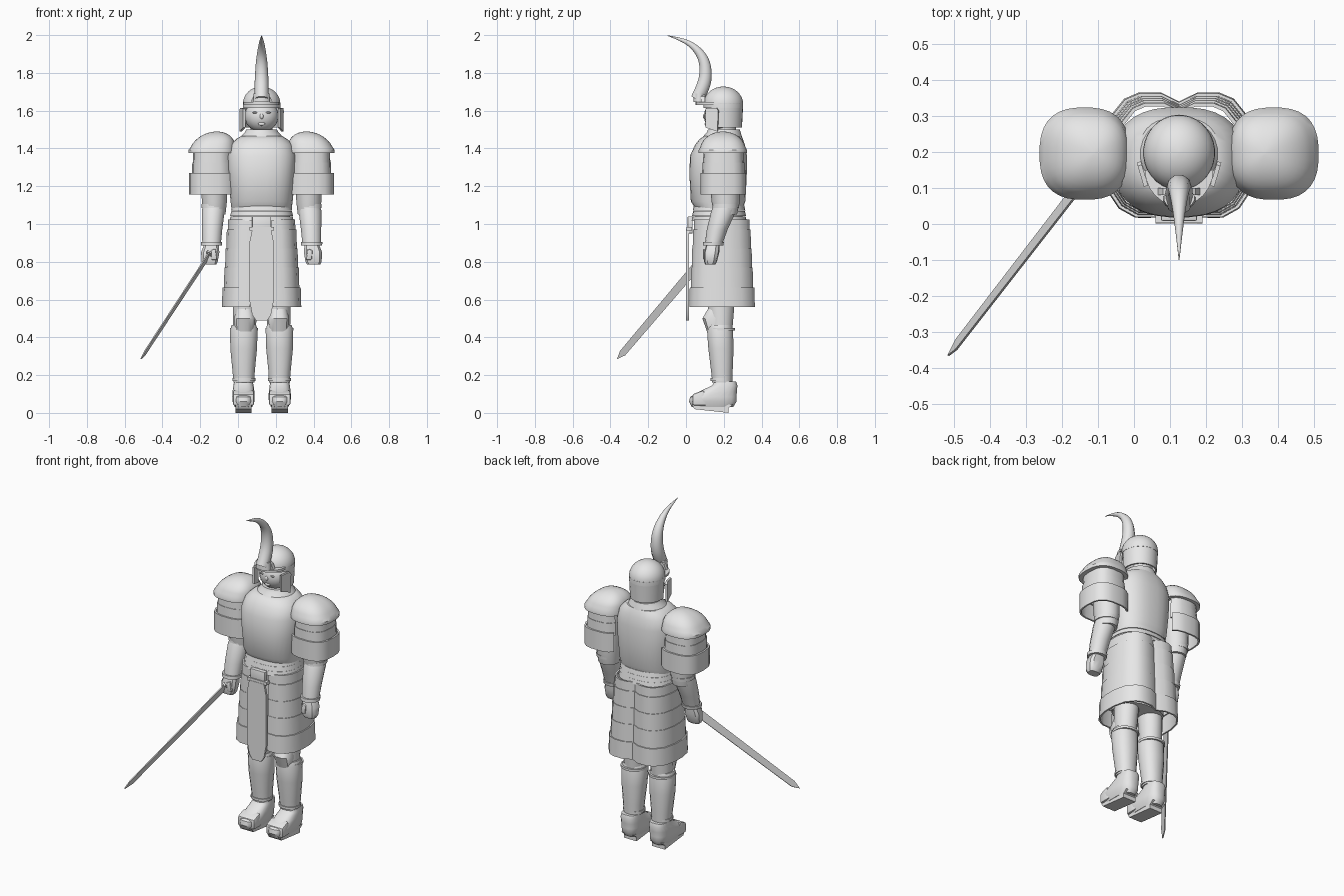
import bpy, bmesh, math
from mathutils import Vector, Matrix

cube = bpy.data.objects.get("Cube")
if cube:
    bpy.data.objects.remove(cube)

AXIS = 0.125   # x of the figure's middle plane
SIDES = (("right", -1), ("left", 1))

steel = bpy.data.materials.new("pale_grey")
steel.use_nodes = True
GREY = (0.95, 0.95, 0.95, 1)
steel.diffuse_color = GREY
steel.node_tree.nodes["Principled BSDF"].inputs["Base Color"].default_value = GREY


def make(name, bm, side=1, angle=35, shift=True):
    """Turn a bmesh (u outward, y, z) into an object on one side of the figure."""
    for v in bm.verts:
        if shift:
            v.co.x = AXIS + side * v.co.x
    bmesh.ops.recalc_face_normals(bm, faces=bm.faces)
    mesh = bpy.data.meshes.new(name)
    bm.to_mesh(mesh)
    bm.free()
    mesh.materials.append(steel)
    ob = bpy.data.objects.new(name, mesh)
    bpy.context.collection.objects.link(ob)
    bpy.ops.object.select_all(action="DESELECT")
    ob.select_set(True)
    bpy.context.view_layer.objects.active = ob
    bpy.ops.object.shade_smooth_by_angle(angle=math.radians(angle))
    return ob


def sq(a, p):
    """Point on a unit superellipse."""
    c, s = math.cos(a), math.sin(a)
    return (math.copysign(abs(c) ** (2 / p), c), math.copysign(abs(s) ** (2 / p), s))


def loft(name, rings, n=24, p=2, side=1, angle=35):
    """Closed body through rings of (u, y, z, half width, half depth)."""
    bm = bmesh.new()
    loops = []
    for u, y, z, ru, ry in rings:
        pts = [sq(2 * math.pi * (i + 0.5) / n, p) for i in range(n)]
        loops.append([bm.verts.new((u + ru * a, y + ry * b, z)) for a, b in pts])
    for lo, hi in zip(loops, loops[1:]):
        for i in range(n):
            j = (i + 1) % n
            bm.faces.new((lo[i], lo[j], hi[j], hi[i]))
    bm.faces.new(loops[0])
    bm.faces.new(loops[-1])
    return make(name, bm, side, angle)


def band(name, pts, z0, z1, side=1, flare=1.0, mid=(0, 0.19), thick=0.01, angle=30):
    """Open plate standing on a path of (u, y), flared at its lower edge."""
    bm = bmesh.new()
    mu, my = mid
    low = [bm.verts.new((mu + (u - mu) * flare, my + (y - my) * flare, z0)) for u, y in pts]
    top = [bm.verts.new((u, y, z1)) for u, y in pts]
    for i in range(len(pts) - 1):
        bm.faces.new((low[i], low[i + 1], top[i + 1], top[i]))
    bm.normal_update()
    bmesh.ops.solidify(bm, geom=bm.faces[:], thickness=thick)
    return make(name, bm, side, angle)


def arc(u, y, ru, ry, a0, a1, n=12, p=2):
    """Part of a superellipse as a path; angles in degrees."""
    out = []
    for i in range(n + 1):
        a, b = sq(math.radians(a0 + (a1 - a0) * i / n), p)
        out.append((u + ru * a, y + ry * b))
    return out


def slab(name, pts, origin, ea, eb, thick, side=1, bevel=0.0, shift=True):
    """Flat outline in the plane ea, eb, given thickness about that plane."""
    ea, eb, o = Vector(ea), Vector(eb), Vector(origin)
    n = ea.cross(eb).normalized() * thick
    bm = bmesh.new()
    f = bm.faces.new([bm.verts.new(o + ea * a + eb * b - n / 2) for a, b in pts])
    new = bmesh.ops.extrude_face_region(bm, geom=[f])["geom"]
    bmesh.ops.translate(bm, vec=n, verts=[v for v in new if isinstance(v, bmesh.types.BMVert)])
    if not any(f.is_valid and len(f.verts) == len(pts) and f.calc_center_median() == o for f in bm.faces):
        bm.normal_update()
    if bevel:
        bmesh.ops.bevel(bm, geom=bm.edges[:], offset=bevel, segments=2, profile=0.5, affect="EDGES")
    return make(name, bm, side, 30, shift)


X, Y, Z = (1, 0, 0), (0, 1, 0), (0, 0, 1)

# Cuirass, waist and collar
loft("cuirass", [(0, .175, 1.08, .16, .125), (0, .17, 1.12, .165, .145), (0, .17, 1.25, .178, .152),
                 (0, .172, 1.36, .182, .152), (0, .18, 1.42, .166, .132), (0, .187, 1.45, .135, .115),
                 (0, .195, 1.465, .11, .1)], n=32, p=2.5)
loft("collar", [(0, .19, 1.435, .125, .115), (0, .195, 1.47, .105, .1), (0, .2, 1.485, .09, .09),
                (0, .2, 1.5, .082, .085)], n=24)
loft("neck", [(0, .2, 1.46, .06, .065), (0, .2, 1.56, .06, .065)], n=16)
for i, r in enumerate((.171, .167, .163)):
    z = 1.015 + i * .028
    loft("waist_band", [(0, .175, z, r, r * .86), (0, .175, z + .026, r - .006, r * .86 - .006)], n=32, p=2.4)
loft("hips", [(0, .18, .6, .15, .115), (0, .18, .8, .16, .13), (0, .175, 1.05, .15, .125)], n=24, p=2.4)

# Skirt of overlapping plates, two halves meeting at the back
SKIRT = [(.06, .02), (.12, .02), (.165, .045), (.195, .09), (.207, .15), (.207, .22), (.19, .295),
         (.15, .345), (.11, .362), (.05, .362), (-.005, .335)]
TIERS = [(.56, .665, 1.0), (.665, .77, .95), (.77, .87, .92), (.87, .97, .89), (.955, 1.025, .855)]
for label, s in SIDES:
    for z0, z1, k in TIERS:
        path = [(u * k, .18 + (y - .18) * k) for u, y in SKIRT]
        band(label + "_skirt_plate", path, z0, z1, s, 1.015)

# Front apron with its tab and clasp
APRON = [(-.05, .97), (-.065, .9), (-.065, .6), (-.05, .52), (-.03, .49),
         (.03, .49), (.05, .52), (.065, .6), (.065, .9), (.05, .97)]
slab("apron", APRON, (0, .008, 0), X, Z, .014)
slab("apron_tab", [(-.05, .95), (.05, .95), (.05, 1.04), (-.05, 1.04)], (0, .022, 0), X, Z, .026, bevel=.004)
slab("belt_clasp", [(-.065, .965), (.065, .965), (.065, .985), (-.065, .985)], (0, .018, 0), X, Z, .03)

for label, s in SIDES:
    # Shoulder guard: dome, rim, two collars and a wide open band
    dome = [(.262, .195, 1.375, .125, .128), (.262, .195, 1.392, .125, .128)]
    for i in range(1, 9):
        t = math.radians(i * 11)
        dome.append((.262 - .025 * math.sin(t), .195, 1.39 + .1 * math.sin(t),
                     .12 * math.cos(t), .122 * math.cos(t)))
    loft(label + "_shoulder_dome", dome, n=32, p=2.6, side=s)
    for z0, z1, r in ((1.32, 1.38, .1), (1.25, 1.325, .105)):
        band(label + "_shoulder_plate", arc(.262, .198, r, r + .006, -150, 150, 14, 2.8),
             z0, z1, s, 1.02, (.262, .198))
    band(label + "_shoulder_band", arc(.262, .198, .122, .122, -140, 140, 14, 2.8),
         1.155, 1.27, s, 1.0, (.262, .198))

    # Arm, cuff and hand
    loft(label + "_upper_arm", [(.25, .21, 1.05, .06, .06), (.25, .21, 1.12, .068, .075),
                                (.25, .2, 1.38, .08, .085)], n=14, side=s)
    loft(label + "_forearm", [(.265, .145, .89, .05, .046), (.262, .165, .97, .055, .055),
                              (.256, .2, 1.07, .062, .066), (.253, .212, 1.105, .056, .062)], n=14, side=s)
    loft(label + "_elbow_rim", [(.254, .21, 1.085, .066, .07), (.254, .212, 1.105, .066, .07)], n=14, side=s)
    loft(label + "_cuff", [(.265, .143, .885, .057, .054), (.265, .146, .905, .058, .055)], n=14, side=s)
    loft(label + "_hand", [(.275, .128, .785, .036, .026), (.275, .13, .8, .044, .034),
                           (.272, .136, .85, .05, .04), (.266, .143, .89, .04, .036)], n=10, p=3, side=s)
    slab(label + "_thumb", [(0, 0), (.03, 0), (.035, .05), (.01, .06)], (.235, .103, .81), X, Z, .024, s, .005)

    # Leg: thigh, knee guard, shin guard with rims
    loft(label + "_thigh", [(.092, .185, .42, .06, .06), (.088, .185, .54, .066, .07),
                            (.08, .185, .7, .07, .08)], n=16, side=s)
    loft(label + "_knee_guard", [(.092, .155, .43, .05, .045), (.09, .15, .5, .058, .065),
                                 (.09, .155, .55, .045, .04)], n=12, p=2.5, side=s)
    loft(label + "_shin_guard", [(.094, .192, .16, .056, .054), (.095, .19, .22, .06, .058),
                                 (.095, .185, .34, .072, .068), (.094, .18, .44, .074, .07),
                                 (.094, .18, .465, .066, .064)], n=16, p=2.2, side=s)
    for z, r in ((.17, .062), (.435, .076)):
        loft(label + "_shin_rim", [(.094, .188, z, r, r - .004), (.094, .188, z + .014, r, r - .004)],
             n=16, p=2.2, side=s)

    # Foot: shoe, sole and toe strap
    loft(label + "_shoe", [(.096, .14, .03, .046, .11), (.096, .142, .06, .058, .127),
                           (.096, .145, .085, .06, .124), (.096, .172, .115, .058, .098),
                           (.096, .205, .145, .054, .068), (.096, .208, .165, .05, .058)],
         n=20, p=2.8, side=s)
    slab(label + "_sole", [(.225, 0), (.225, .025), (.25, .045), (.03, .045), (.045, .02)],
         (.096, 0, 0), Y, Z, .086, s)
    slab(label + "_toe_strap", [(.035, .04), (.035, .098), (.07, .112), (.095, .12), (.11, .04)],
         (.096, 0, 0), Y, Z, .112, s, .008)


# Head and face
def ball(name, centre, radii, side=1):
    bm = bmesh.new()
    bmesh.ops.create_uvsphere(bm, u_segments=20, v_segments=12, radius=1)
    bm.transform(Matrix.Translation(centre) @ Matrix.Diagonal((*radii, 1)))
    return make(name, bm, side, 60)


ball("face", (0, .178, 1.572), (.09, .083, .086))
ball("nose", (0, .098, 1.57), (.01, .008, .014))
ball("mouth", (0, .107, 1.53), (.018, .008, .01))
for label, s in SIDES:
    ball(label + "_eye", (.035, .104, 1.59), (.014, .006, .005), s)

# Helmet: bowl, neck guard, brim, cheek flaps
bowl = [(0, .198, 1.615, .1, .105)]
for i in range(9):
    t = math.radians(i * 11)
    bowl.append((0, .198, 1.635 + .093 * math.sin(t), .1 * math.cos(t), .105 * math.cos(t)))
loft("helmet_bowl", bowl, n=32, angle=50)
band("neck_guard", arc(0, .198, .1, .105, -18, 198, 18), 1.51, 1.64, 1, .94, thick=.008)
slab("brim", arc(0, .15, .095, .1, 180, 360, 12), (0, 0, 1.638), X, Y, .014)
slab("crest_plate", [(-.06, 1.64), (.06, 1.64), (.045, 1.675), (0, 1.7), (-.045, 1.675)],
     (0, .09, 0), X, Z, .02)
loft("horn_socket", [(0, .068, 1.645, .046, .03), (0, .072, 1.69, .043, .032)], n=16)
for label, s in SIDES:
    slab(label + "_cheek_flap", [(0, 1.51), (.065, 1.49), (.07, 1.6), (.06, 1.615), (0, 1.61)],
         (.092, .105, 0), (.28, .96, 0), Z, .012, s)

# Curved horn, swept along a tapering curve
curve = bpy.data.curves.new("horn", "CURVE")
curve.dimensions = "3D"
curve.bevel_depth = 1
curve.bevel_resolution = 3
curve.use_fill_caps = True
HORN = [(.058, 1.66, .036), (.09, 1.72, .038), (.106, 1.79, .035), (.098, 1.865, .03),
        (.06, 1.925, .021), (-.01, 1.975, .011), (-.1, 1.998, .001)]
spline = curve.splines.new("NURBS")
spline.points.add(len(HORN) - 1)
for pt, (y, z, r) in zip(spline.points, HORN):
    pt.co, pt.radius = (AXIS, y, z, 1), r
spline.use_endpoint_u = True
spline.order_u = 3
spline.resolution_u = 6
curve.materials.append(steel)
horn = bpy.data.objects.new("horn", curve)
bpy.context.collection.objects.link(horn)

# Sword held in the right hand
tip, grip = Vector((-.515, -.365, .285)), Vector((-.14, .122, .855))
along = (grip - tip).normalized()
across = Vector((0, -.765, .645))
across = (across - along * across.dot(along)).normalized()
size = (grip - tip).length
slab("sword_blade", [(0, 0), (.05, -.02), (size - .03, -.023), (size - .03, .023), (.05, .016)],
     tip, along, across, .006, shift=False)
slab("sword_guard", [(-.035, -.03), (-.025, -.03), (-.025, .03), (-.035, .03)],
     grip, along, across, .026, shift=False)
slab("sword_hilt", [(-.03, -.012), (.07, -.012), (.07, .012), (-.03, .012)],
     grip, along, across, .02, shift=False, bevel=.004)
